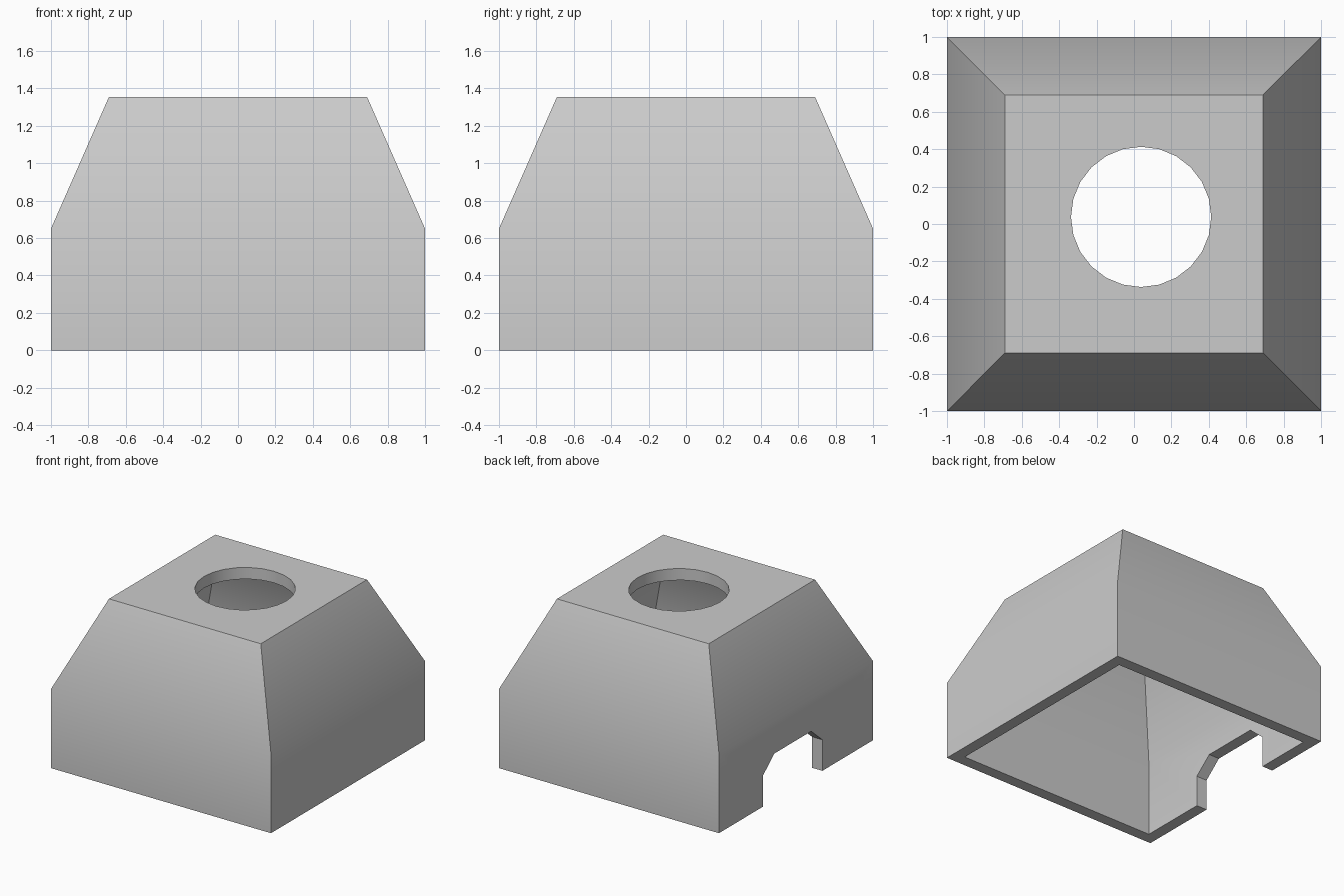
import bpy
import bmesh
import math

cube = bpy.data.objects.get("Cube")
if cube:
    bpy.data.objects.remove(cube, do_unlink=True)

grey = bpy.data.materials.new("plain grey")
grey.use_nodes = True
colour = (0.6, 0.6, 0.6, 1)
grey.diffuse_color = colour
grey.node_tree.nodes["Principled BSDF"].inputs["Base Color"].default_value = colour


def make_object(name, bm):
    bmesh.ops.recalc_face_normals(bm, faces=bm.faces)
    mesh = bpy.data.meshes.new(name)
    bm.to_mesh(mesh)
    bm.free()
    mesh.materials.append(grey)
    obj = bpy.data.objects.new(name, mesh)
    bpy.context.collection.objects.link(obj)
    return obj


def square_loft(name, profile):
    """Closed solid through square rings given as (half width, height)."""
    bm = bmesh.new()
    rings = [[bm.verts.new((sx * h, sy * h, z))
              for sx, sy in ((-1, -1), (1, -1), (1, 1), (-1, 1))]
             for h, z in profile]
    for low, high in zip(rings, rings[1:]):
        for i in range(4):
            j = (i + 1) % 4
            bm.faces.new((low[i], low[j], high[j], high[i]))
    bm.faces.new(rings[0])
    bm.faces.new(rings[-1])
    return make_object(name, bm)


def prism(name, outline, shift):
    """Closed solid made by extruding a flat outline."""
    bm = bmesh.new()
    face = bm.faces.new([bm.verts.new(p) for p in outline])
    extruded = bmesh.ops.extrude_face_region(bm, geom=[face], use_keep_orig=True)
    moved = [v for v in extruded["geom"] if isinstance(v, bmesh.types.BMVert)]
    bmesh.ops.translate(bm, verts=moved, vec=shift)
    return make_object(name, bm)


# Outer housing and an even wall offset for the open-bottomed cavity
top, shoulder, wall = 1.355, 0.65, 0.095
housing = square_loft("housing", [(1, 0), (1, shoulder), (0.69, top)])
cavity = square_loft("cavity_cutter", [
    (1 - wall, -0.2), (1 - wall, 0.63), (0.628, top - wall)])

# Round opening in the roof, slightly off centre
offset, radius, sides = 0.038, 0.375, 24
circle = [(offset + radius * math.cos(math.tau * i / sides),
           offset + radius * math.sin(math.tau * i / sides), 1.1)
          for i in range(sides)]
roof_hole = prism("roof_hole_cutter", circle, (0, 0, 0.5))

# Notch with chamfered corners in the lower edge of one side wall
half, crown = 0.385, 0.24
right_half = [(half, -0.1), (half, 0.255), (crown, 0.38)]
outline = right_half + [(-y, z) for y, z in reversed(right_half)]
notch = prism("notch_cutter", [(-1.2, y + 0.043, z) for y, z in outline],
              (0.5, 0, 0))

# Cut the openings and bake the result
cutters = [cavity, roof_hole, notch]
for cutter in cutters:
    cutter.hide_render = True
    mod = housing.modifiers.new(cutter.name, 'BOOLEAN')
    mod.operation = 'DIFFERENCE'
    mod.solver = 'EXACT'
    mod.object = cutter
bpy.context.view_layer.update()
graph = bpy.context.evaluated_depsgraph_get()
baked = bpy.data.meshes.new_from_object(housing.evaluated_get(graph))
housing.modifiers.clear()
housing.data = baked
for cutter in cutters:
    bpy.data.objects.remove(cutter, do_unlink=True)

# Soft shoulders, crisp corners
bpy.ops.object.select_all(action='DESELECT')
housing.select_set(True)
bpy.context.view_layer.objects.active = housing
bpy.ops.object.shade_smooth_by_angle(angle=math.radians(30))
